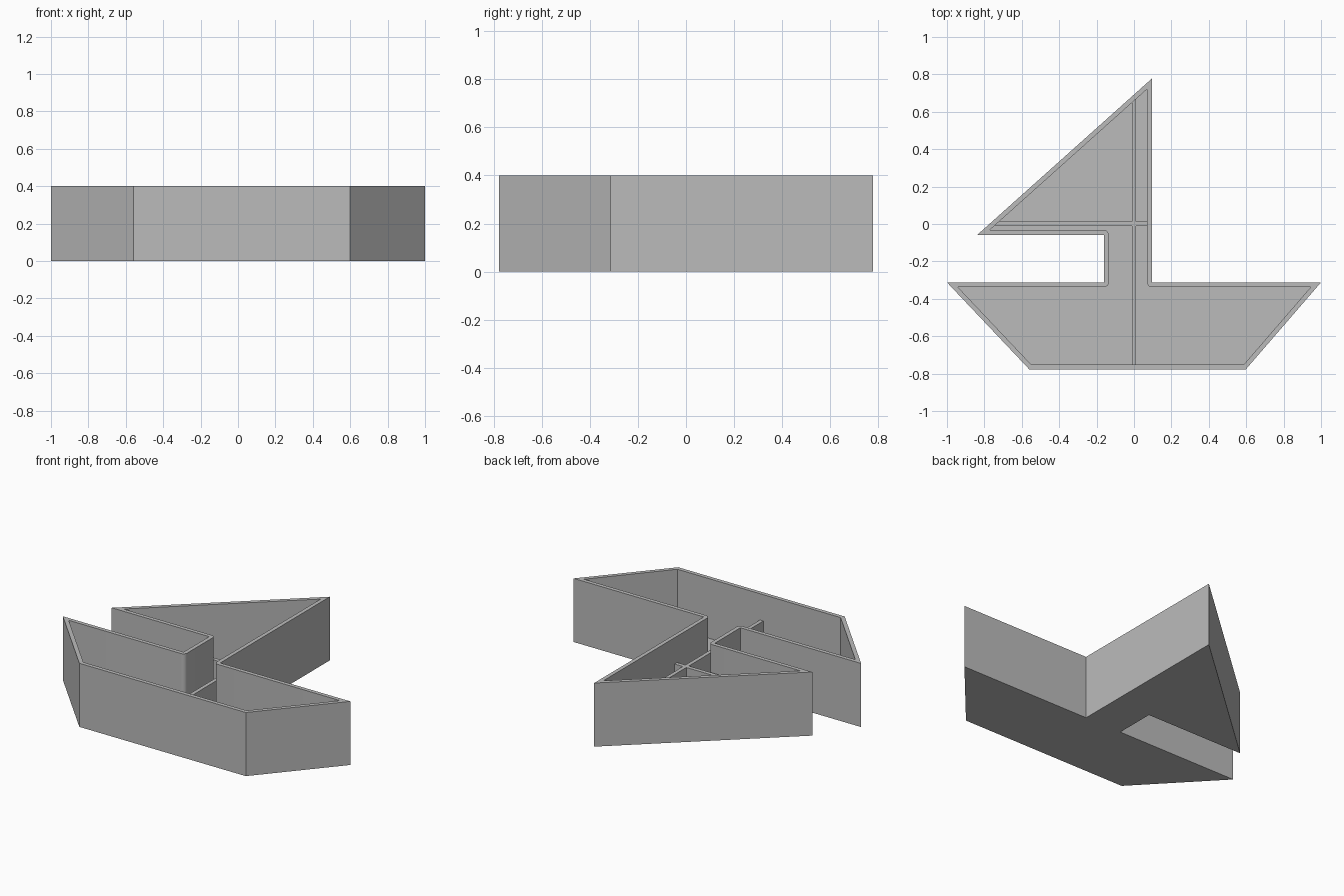
import bpy, bmesh, math
from mathutils import Vector

cube = bpy.data.objects.get("Cube")
if cube:
    bpy.data.objects.remove(cube, do_unlink=True)

HEIGHT, WALL, FLOOR, RIB_TOP = 0.4, 0.025, 0.025, 0.235

grey = bpy.data.materials.new("plain grey")
grey.use_nodes = True
colour = (0.5, 0.5, 0.5, 1)
grey.diffuse_color = colour
grey.node_tree.nodes["Principled BSDF"].inputs["Base Color"].default_value = colour


def finish(name, bm):
    bmesh.ops.recalc_face_normals(bm, faces=bm.faces)
    mesh = bpy.data.meshes.new(name)
    bm.to_mesh(mesh)
    bm.free()
    mesh.materials.append(grey)
    obj = bpy.data.objects.new(name, mesh)
    bpy.context.collection.objects.link(obj)
    return obj


def inset_corner(prev, here, following, steps=6):
    """Inner wall points at a corner: mitred if convex, rounded if concave."""
    a, b = (here - prev).normalized(), (following - here).normalized()
    na, nb = Vector((-a.y, a.x)), Vector((-b.y, b.x))
    turn = a.x * b.y - a.y * b.x
    if turn > 0:
        return [here + (na + nb) * WALL / (1 + na.dot(nb))]
    start = math.atan2(na.y, na.x)
    angle = -math.acos(max(-1, min(1, na.dot(nb))))
    return [here + WALL * Vector((math.cos(start + angle * i / steps),
                                  math.sin(start + angle * i / steps)))
            for i in range(steps + 1)]


# Boat outline, anticlockwise from the left end of the hull bottom
outline = [Vector(p) for p in (
    (-0.56, -0.777), (0.598, -0.777), (1, -0.312), (0.095, -0.312),
    (0.095, 0.777), (-0.838, -0.058), (-0.16, -0.058), (-0.16, -0.312),
    (-1, -0.312))]

# Open tray: outer shell, wall rim, inner walls and floor
bm = bmesh.new()
n = len(outline)
bottom = [bm.verts.new((*p, 0)) for p in outline]
rim = [bm.verts.new((*p, HEIGHT)) for p in outline]
inner = []
for i in range(n):
    points = inset_corner(outline[i - 1], outline[i], outline[(i + 1) % n])
    inner += [(i, bm.verts.new((*p, HEIGHT)), bm.verts.new((*p, FLOOR)))
              for p in points]
bm.faces.new(bottom)
bm.faces.new([low for _, _, low in inner])
for i in range(n):
    j = (i + 1) % n
    bm.faces.new((bottom[i], bottom[j], rim[j], rim[i]))
for k, (i, top, low) in enumerate(inner):
    j, next_top, next_low = inner[(k + 1) % len(inner)]
    bm.faces.new((top, next_top, next_low, low))
    if i == j:
        bm.faces.new((rim[i], next_top, top))
    else:
        bm.faces.new((rim[i], rim[j], next_top, top))
tray = finish("boat_tray", bm)
bpy.context.view_layer.objects.active = tray
tray.select_set(True)
bpy.ops.object.shade_smooth_by_angle(angle=math.radians(30))


# Low crossing ribs inside the tray
def rib(name, x0, x1, y0, y1):
    bm = bmesh.new()
    bmesh.ops.create_cube(bm, size=1)
    low, high = Vector((x0, y0, FLOOR / 2)), Vector((x1, y1, RIB_TOP))
    bmesh.ops.scale(bm, vec=high - low, verts=bm.verts)
    bmesh.ops.translate(bm, vec=(low + high) / 2, verts=bm.verts)
    finish(name, bm)


rib("mast_rib", -0.012, 0.012, -0.765, 0.668)
rib("sail_rib", -0.742, 0.08, -0.011, 0.014)
